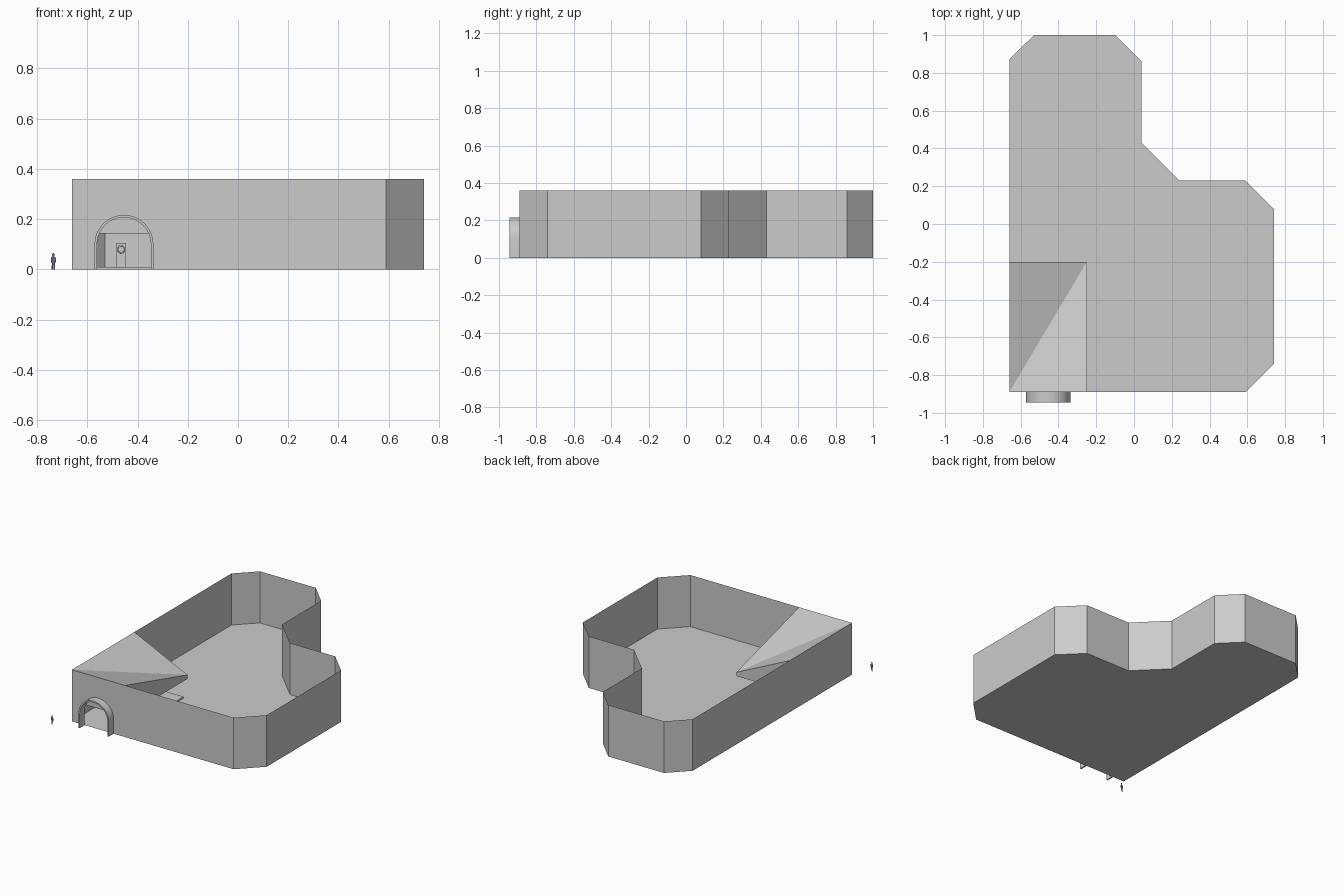
import bpy, math

if "Cube" in bpy.data.objects:
    bpy.data.objects.remove(bpy.data.objects["Cube"])

H = 0.36            # wall height
YF = -0.89          # front wall plane
AX, AZ = -0.454, 0.10   # arch centre and springing height


def mesh_obj(name, verts, faces, color=None):
    me = bpy.data.meshes.new(name)
    me.from_pydata(verts, [], faces)
    me.update()
    ob = bpy.data.objects.new(name, me)
    bpy.context.collection.objects.link(ob)
    if color:
        mat = bpy.data.materials.new(name + "_color")
        mat.diffuse_color = color
        mat.use_nodes = True
        mat.node_tree.nodes["Principled BSDF"].inputs["Base Color"].default_value = mat.diffuse_color
        me.materials.append(mat)
    return ob


def box(name, lo, hi):
    v = [(x, y, z) for z in (lo[2], hi[2]) for y in (lo[1], hi[1]) for x in (lo[0], hi[0])]
    f = [(0, 2, 3, 1), (4, 5, 7, 6), (0, 1, 5, 4), (2, 6, 7, 3), (0, 4, 6, 2), (1, 3, 7, 5)]
    return mesh_obj(name, v, f)


def arch_profile(r, n=24):
    pts = [(AX - r, 0)]
    for i in range(n + 1):
        a = math.pi * (1 - i / n)
        pts.append((AX + r * math.cos(a), AZ + r * math.sin(a)))
    return pts + [(AX + r, 0)]


# Floor and perimeter walls (thin sheets, open top)
plan = [(-0.66, YF), (0.59, YF), (0.74, -0.74), (0.74, 0.08), (0.59, 0.23), (0.24, 0.23),
        (0.04, 0.43), (0.04, 0.86), (-0.10, 1.0), (-0.53, 1.0), (-0.66, 0.87)]
n = len(plan)
mesh_obj("floor", [(x, y, 0) for x, y in plan], [tuple(reversed(range(n)))])
wall_v = [(x, y, z) for z in (0, H) for x, y in plan]
mesh_obj("perimeter_walls", wall_v,
         [(i, (i + 1) % n, n + (i + 1) % n, n + i) for i in range(1, n)])

# Front wall with the arched doorway notched out
inner = arch_profile(0.107)
outer = arch_profile(0.117)
outline = [(-0.66, 0)] + inner + [(0.59, 0), (0.59, H), (-0.66, H)]
mesh_obj("front_wall", [(x, YF, z) for x, z in outline], [tuple(range(len(outline)))])

# Projecting arch surround
m = len(inner)
verts = [(x, y, z) for y in (-0.945, YF) for prof in (outer, inner) for x, z in prof]
faces = []
for i in range(m - 1):
    j = i + 1
    faces += [(i, m + i, m + j, j),
              (2 * m + i, 2 * m + j, 3 * m + j, 3 * m + i),
              (i, j, 2 * m + j, 2 * m + i),
              (m + i, 3 * m + i, 3 * m + j, m + j)]
for k in (0, m - 1):
    faces.append((k, 2 * m + k, 3 * m + k, m + k))
arch = mesh_obj("entrance_arch", verts, faces)
bpy.context.view_layer.objects.active = arch
arch.select_set(True)
bpy.ops.object.shade_smooth_by_angle(angle=math.radians(30))

# Folded corner roof: flat underside, one corner dipping inwards
x0, x1, y0, y1, zb = -0.66, -0.25, YF, -0.20, 0.143
mesh_obj("corner_roof",
         [(x0, y0, zb), (x1, y0, zb), (x1, y1, zb), (x0, y1, zb),
          (x0, y0, H), (x1, y0, H), (x1, y1, 0.17), (x0, y1, H)],
         [(0, 3, 2, 1), (4, 5, 6), (4, 6, 7), (0, 1, 5, 4),
          (1, 2, 6, 5), (2, 3, 7, 6), (3, 0, 4, 7)])

# Small free-standing sign panel with a ring, under the roof
box("entry_step", (-0.57, -0.29, 0), (-0.28, -0.20, 0.01))
box("sign_panel", (-0.484, -0.238, 0), (-0.446, -0.230, 0.105))
bpy.ops.mesh.primitive_torus_add(major_radius=0.014, minor_radius=0.002, major_segments=24,
                                 minor_segments=6, location=(-0.465, -0.239, 0.08),
                                 rotation=(math.pi / 2, 0, 0))
bpy.context.object.name = "sign_ring"

# Flat scale figure standing outside
half = [(0.0015, 0), (0.007, 0), (0.006, 0.025), (0.007, 0.028), (0.010, 0.028), (0.0095, 0.046),
        (0.007, 0.050), (0.0025, 0.052), (0.0045, 0.056), (0.0045, 0.061), (0.002, 0.065)]
sil = half + [(-x, z) for x, z in reversed(half)] + [(0, 0.024)]
mesh_obj("scale_figure", [(-0.735 + x, -1.0, z) for x, z in sil],
         [tuple(range(len(sil)))], (0.12, 0.13, 0.25, 1))
